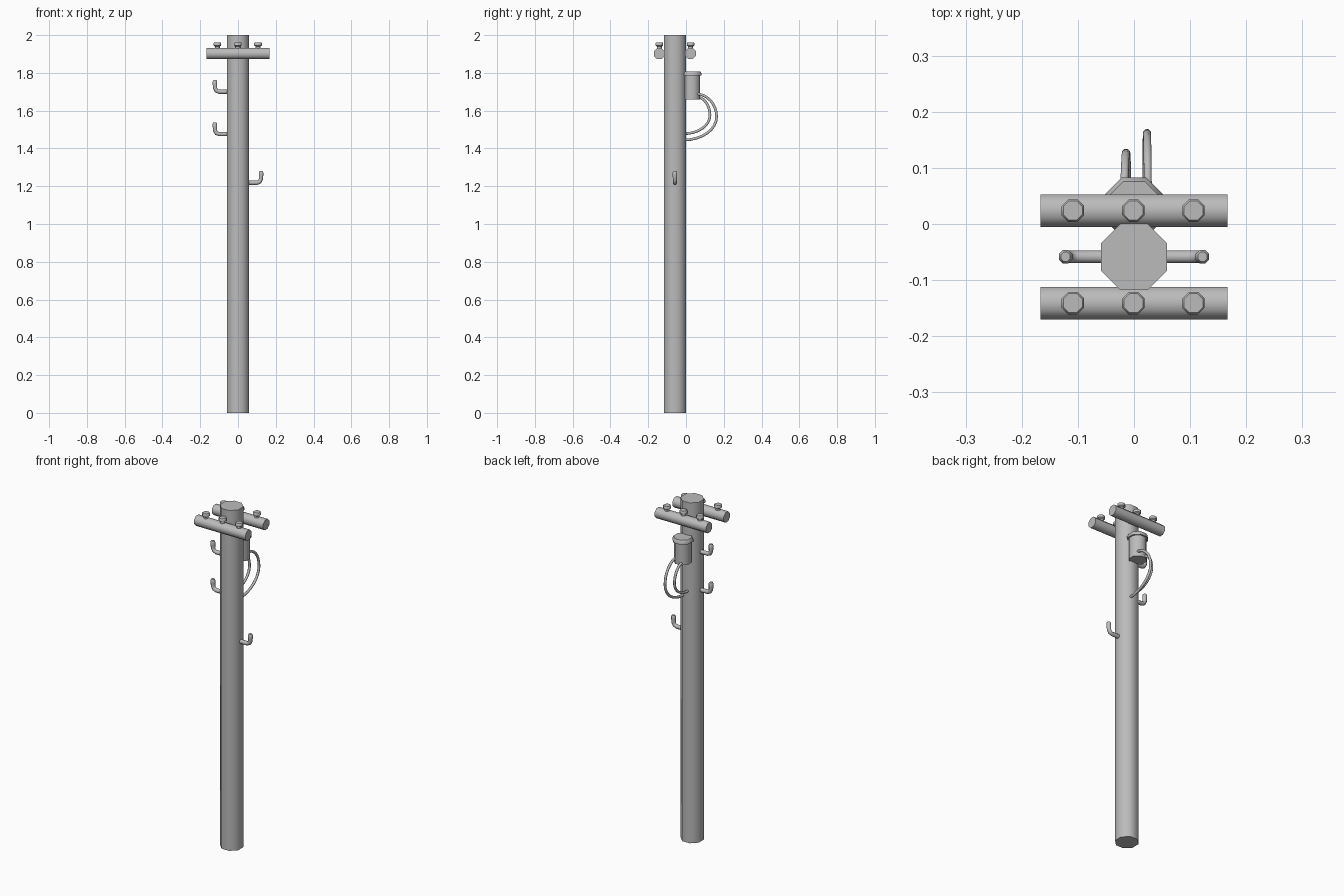
import bpy, bmesh, math
from mathutils import Vector

cube = bpy.data.objects.get("Cube")
if cube:
    bpy.data.objects.remove(cube)

grey = bpy.data.materials.new("plain grey")
grey.use_nodes = True
grey.diffuse_color = (0.5, 0.5, 0.5, 1)
grey.node_tree.nodes["Principled BSDF"].inputs["Base Color"].default_value = (0.5, 0.5, 0.5, 1)

POLE_Y = -0.0585
FLAT = math.cos(math.pi / 8)  # inradius / corner radius of an octagon


def sweep(name, path, radii, sides=8, side_axis=(1, 0, 0)):
    """Capped tube with its own radius at every path point; side_axis stays across the path."""
    bm = bmesh.new()
    pts = [Vector(p) for p in path]
    across = Vector(side_axis)
    rings = []
    for i, p in enumerate(pts):
        a, b = pts[max(i - 1, 0)], pts[min(i + 1, len(pts) - 1)]
        tangent = (b - a).normalized()
        u = (across - tangent * across.dot(tangent)).normalized()
        v = tangent.cross(u)
        ring = []
        for k in range(sides):
            t = 2 * math.pi * (k + 0.5) / sides
            ring.append(bm.verts.new(p + radii[i] * (math.cos(t) * u + math.sin(t) * v)))
        rings.append(ring)
    for lo, hi in zip(rings, rings[1:]):
        for k in range(sides):
            n = (k + 1) % sides
            bm.faces.new((lo[k], lo[n], hi[n], hi[k]))
    bm.faces.new(rings[0][::-1])
    bm.faces.new(rings[-1])
    bmesh.ops.recalc_face_normals(bm, faces=bm.faces)
    mesh = bpy.data.meshes.new(name)
    bm.to_mesh(mesh)
    bm.free()
    mesh.materials.append(grey)
    obj = bpy.data.objects.new(name, mesh)
    bpy.context.collection.objects.link(obj)
    bpy.ops.object.select_all(action="DESELECT")
    obj.select_set(True)
    bpy.context.view_layer.objects.active = obj
    bpy.ops.object.shade_smooth_by_angle(angle=math.radians(50))
    return obj


def lathe(name, x, y, profile):
    """Upright octagonal part from (inradius, height) pairs."""
    return sweep(name, [(x, y, z) for r, z in profile], [r / FLAT for r, z in profile])


# Pole
lathe("pole", 0, POLE_Y, [(0.059, 0), (0.059, 2)])

# Crossarms with insulators
for side, y in (("front", -0.141), ("back", 0.024)):
    sweep(side + "_crossarm", [(-0.167, y, 1.902), (0.167, y, 1.902)],
          [0.029 / FLAT] * 2, side_axis=(0, 1, 0))
    for place, x in (("right", -0.109), ("middle", -0.001), ("left", 0.106)):
        lathe(f"{side}_{place}_insulator", x, y,
              [(0.013, 1.92), (0.013, 1.94), (0.02, 1.945), (0.02, 1.958), (0.017, 1.962)])

# Transformer can and lid
lathe("transformer_can", 0, 0.03, [(0.045, 1.66), (0.045, 1.79)])
lathe("transformer_lid", 0, 0.03, [(0.053, 1.785), (0.053, 1.795), (0.046, 1.808)])


# Steps: a stub out of the pole that bends upwards
def step(name, side, z):
    path = [(0.05, 0), (0.1, 0), (0.114, 0.005), (0.121, 0.018), (0.122, 0.04), (0.122, 0.055), (0.122, 0.062)]
    sweep(name, [(side * x, POLE_Y, z + h) for x, h in path],
          [0.012] * 4 + [0.013, 0.013, 0.009], side_axis=(0, 1, 0))


step("upper_right_step", -1, 1.7)
step("lower_right_step", -1, 1.476)
step("left_step", 1, 1.218)


# Cables looping from the can back to the pole
def cable(name, x, drift, reach, top, bottom):
    mid, half = (top + bottom) / 2, (top - bottom) / 2
    start = 0.05
    path = []
    for i in range(17):
        t = math.pi * i / 16
        base = start if t < math.pi / 2 else -0.01
        path.append((x + drift * i / 16, base + (reach - base) * math.sin(t), mid + half * math.cos(t)))
    sweep(name, path, [0.0075] * len(path))


cable("outer_cable", 0.025, -0.004, 0.162, 1.69, 1.445)
cable("inner_cable", -0.018, 0.008, 0.127, 1.675, 1.478)
